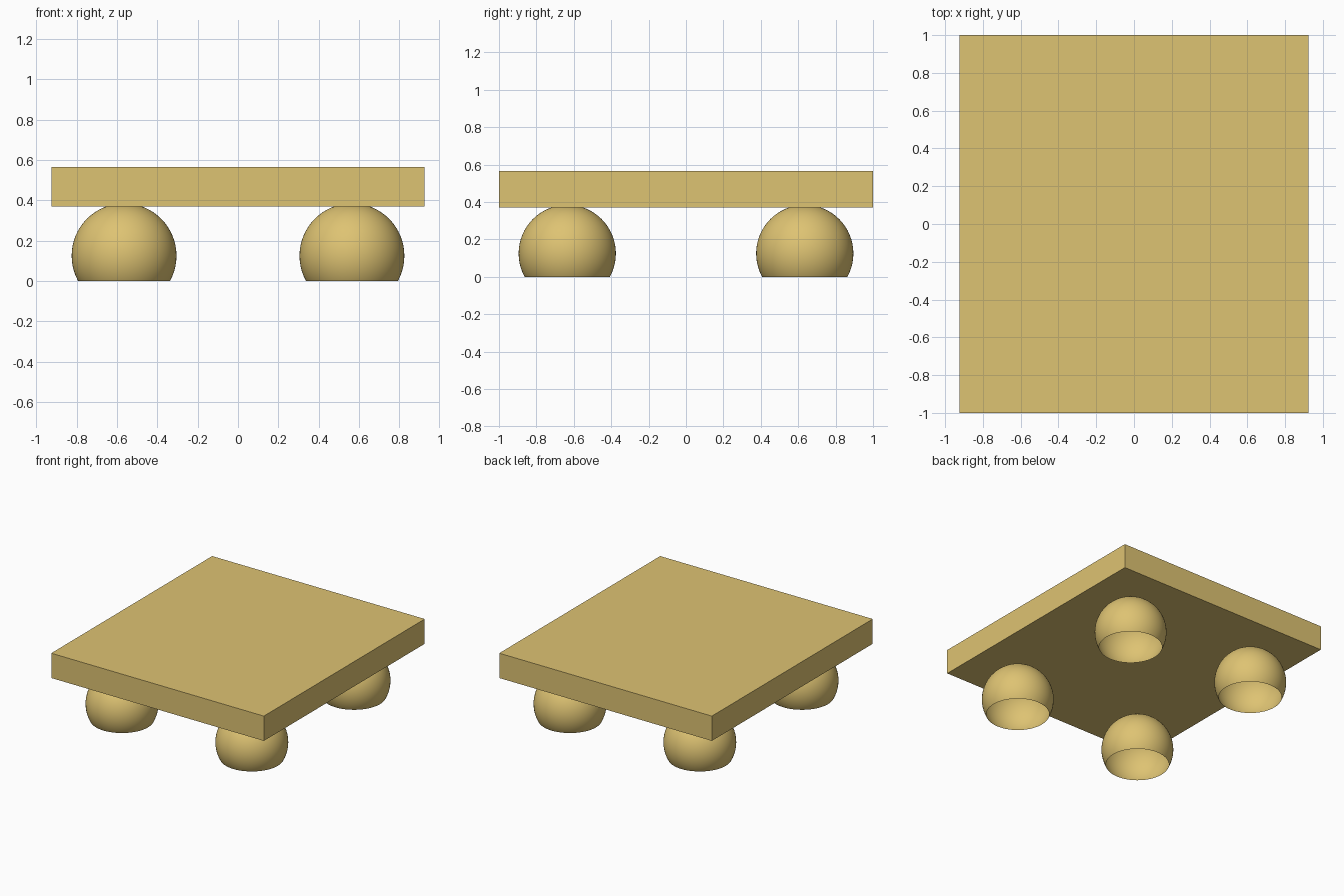
import bpy, bmesh
from mathutils import Vector

cube = bpy.data.objects.get("Cube")
if cube:
    bpy.data.objects.remove(cube, do_unlink=True)

# One tan colour for the whole model
tan = bpy.data.materials.new("tan")
tan.use_nodes = True
colour = (0.73, 0.546, 0.17, 1)
tan.diffuse_color = colour
tan.node_tree.nodes["Principled BSDF"].inputs["Base Color"].default_value = colour

SLAB_BOTTOM, SLAB_TOP = 0.37, 0.565
FOOT_RADIUS, FOOT_HEIGHT = 0.26, 0.125


def add_object(name, bm, location, smooth=False):
    mesh = bpy.data.meshes.new(name)
    for face in bm.faces:
        face.smooth = smooth
    bm.to_mesh(mesh)
    bm.free()
    mesh.materials.append(tan)
    obj = bpy.data.objects.new(name, mesh)
    obj.location = location
    bpy.context.collection.objects.link(obj)
    return obj


# Flat rectangular slab
bm = bmesh.new()
bmesh.ops.create_cube(bm, size=1)
bmesh.ops.scale(bm, vec=(1.85, 2.0, SLAB_TOP - SLAB_BOTTOM), verts=bm.verts)
add_object("slab", bm, (0, 0, (SLAB_TOP + SLAB_BOTTOM) / 2))

# Four hollow ball feet, cut open at the ground
for end, y in (("front", -0.635), ("back", 0.635)):
    for side, x in (("right", -0.565), ("left", 0.565)):
        bm = bmesh.new()
        bmesh.ops.create_uvsphere(bm, u_segments=64, v_segments=32, radius=FOOT_RADIUS)
        bmesh.ops.bisect_plane(bm, geom=bm.verts[:] + bm.edges[:] + bm.faces[:],
                               plane_co=Vector((0, 0, -FOOT_HEIGHT)),
                               plane_no=Vector((0, 0, -1)), clear_outer=True)
        add_object(f"{end}_{side}_foot", bm, (x, y, FOOT_HEIGHT), smooth=True)
